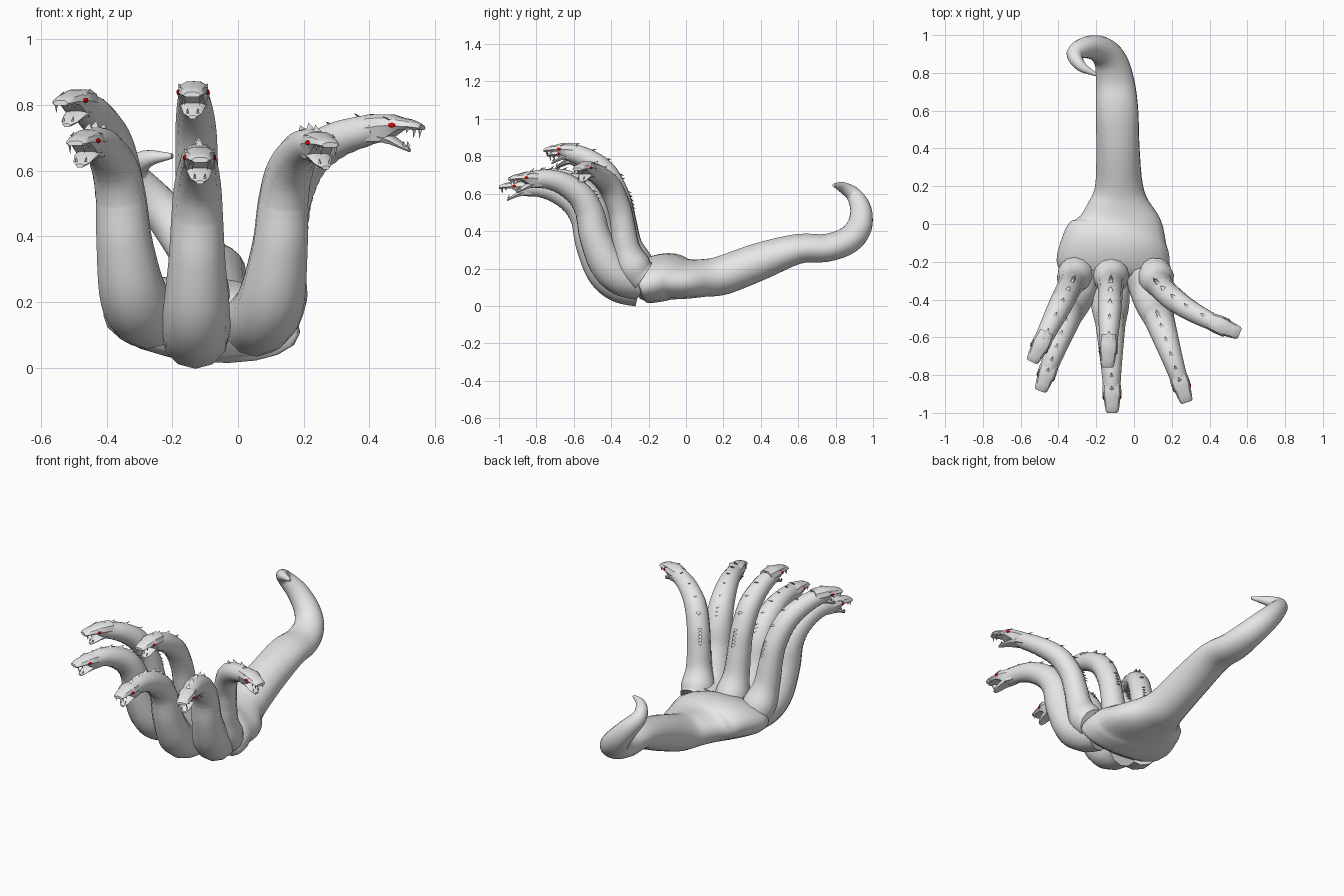
import bpy, bmesh, math
from mathutils import Vector, Matrix

cube = bpy.data.objects.get("Cube")
if cube:
    bpy.data.objects.remove(cube)


def material(name, color):
    m = bpy.data.materials.new(name)
    m.use_nodes = True
    m.diffuse_color = color
    m.node_tree.nodes["Principled BSDF"].inputs["Base Color"].default_value = color
    return m


GREY = material("grey_scales", (0.8, 0.8, 0.8, 1))
RED = material("red_eyes", (0.7, 0, 0, 1))
UP = Vector((0, 0, 1))


def finish(name, bm, angle=40):
    bmesh.ops.recalc_face_normals(bm, faces=bm.faces)
    mesh = bpy.data.meshes.new(name)
    bm.to_mesh(mesh)
    bm.free()
    mesh.materials.append(GREY)
    mesh.materials.append(RED)
    ob = bpy.data.objects.new(name, mesh)
    bpy.context.collection.objects.link(ob)
    bpy.ops.object.select_all(action='DESELECT')
    ob.select_set(True)
    bpy.context.view_layer.objects.active = ob
    bpy.ops.object.shade_smooth_by_angle(angle=math.radians(angle))


def skin(bm, rings):
    """Bridge rings of points and cap both ends."""
    loops = [[bm.verts.new(p) for p in ring] for ring in rings]
    n = len(loops[0])
    for a, b in zip(loops, loops[1:]):
        for i in range(n):
            j = (i + 1) % n
            bm.faces.new((a[i], a[j], b[j], b[i]))
    bm.faces.new(loops[0])
    bm.faces.new(loops[-1])


def smooth_rows(rows, steps):
    """Catmull-Rom interpolation through rows of numbers."""
    rows = [Vector(r) for r in rows]
    ext = [rows[0] * 2 - rows[1]] + rows + [rows[-1] * 2 - rows[-2]]
    out = []
    for a, b, c, d in zip(ext, ext[1:], ext[2:], ext[3:]):
        for k in range(steps):
            t = k / steps
            out.append((b * 2 + (c - a) * t + (a * 2 - b * 5 + c * 4 - d) * t ** 2
                        + (b * 3 - a - c * 3 + d) * t ** 3) / 2)
    return out + [rows[-1]]


def frames(points, side):
    """Tangent, side and upper normal carried along a path."""
    out = []
    for i, p in enumerate(points):
        t = (points[min(i + 1, len(points) - 1)] - points[max(i - 1, 0)]).normalized()
        side = (side - t * side.dot(t)).normalized()
        out.append((p, t, side, side.cross(t)))
    return out


def spike(bm, base, tip, across, along):
    """Four-sided pointed scale."""
    ring = [base + across, base + along, base - across, base - along]
    vs = [bm.verts.new(p) for p in ring]
    top = bm.verts.new(tip)
    for i in range(4):
        bm.faces.new((vs[i], vs[(i + 1) % 4], top))
    bm.faces.new(vs[::-1])


# Body and curled tail: x, y, z, half width, half height
BODY = [(-.115, -.27, .115, .24, .08), (-.113, -.22, .13, .299, .115),
        (-.097, -.1, .155, .284, .125), (-.08, 0, .145, .238, .105),
        (-.08, .1, .15, .172, .1), (-.08, .2, .165, .128, .105),
        (-.085, .4, .24, .115, .1), (-.09, .6, .305, .113, .08),
        (-.1, .75, .31, .103, .075), (-.125, .865, .35, .087, .073),
        (-.18, .925, .42, .073, .067), (-.255, .935, .51, .06, .055),
        (-.315, .9, .59, .043, .043), (-.28, .835, .635, .028, .028),
        (-.2, .79, .645, .008, .008)]
rows = smooth_rows(BODY, 4)
path = [Vector(r[:3]) for r in rows]
rings = []
for (p, t, s, n), r in zip(frames(path, Vector((1, 0, -.08))), rows):
    rings.append([p + s * r[3] * math.cos(a) + n * r[4] * math.sin(a)
                  for a in (math.tau * k / 20 for k in range(20))])
bm = bmesh.new()
skin(bm, rings)
finish("body_and_tail", bm, 60)


def build_head(name, origin, fwd, side):
    def at(f, s, u):
        return origin + fwd * f + side * s + UP * u

    def section(f, w, top, mid, bot):
        shoulder = mid + (top - mid) * .7
        return [at(f, x * w, u) for x, u in
                ((-1, mid), (-.8, shoulder), (-.4, top), (.4, top),
                 (.8, shoulder), (1, mid), (.7, bot), (-.7, bot))]

    # skull with upper jaw
    bm = bmesh.new()
    skin(bm, [section(-.03, .044, .04, 0, -.04), section(.02, .05, .042, .006, -.04),
              section(.05, .05, .041, .008, -.022), section(.08, .043, .032, .006, -.004),
              section(.11, .039, .026, .005, -.004), section(.138, .034, .015, .002, -.006),
              section(.147, .026, .009, 0, -.006)])
    # open lower jaw
    skin(bm, [section(.015, .041, -.012, -.026, -.042), section(.05, .037, -.024, -.036, -.049),
              section(.085, .028, -.048, -.056, -.063), section(.105, .012, -.062, -.066, -.072)])
    for m in (-1, 1):
        # fangs, front teeth and lower teeth
        for f, s, u, h in ((.132, .023, -.002, -.03), (.112, .031, 0, -.016),
                           (.096, .016, -.056, .018)):
            spike(bm, at(f, s * m, u), at(f - .004, s * m, u + h), side * .005, fwd * .007)
        # brow ridge
        spike(bm, at(.064, .037 * m, .024), at(.035, .045 * m, .036), side * .009, fwd * .016)
        # eyes set flush under the brow
        eye = bmesh.ops.create_icosphere(bm, subdivisions=2, radius=.01)
        for v in eye["verts"]:
            v.co = at(.066 + v.co.x * 1.1, (.0455 - v.co.x * .25) * m + v.co.y * .45,
                      .009 + v.co.z * .8)
            for f in v.link_faces:
                f.material_index = 1
    finish(name + "_head", bm, 30)


# Neck profiles: reach fraction, height, radius
UPPER = [(0, .16, .088), (.09, .235, .096), (.16, .34, .074), (.21, .48, .067),
         (.26, .59, .065), (.38, .71, .063), (.56, .785, .056), (.78, .83, .046)]
LOWER = [(0, .105, .104), (.14, .13, .105), (.25, .2, .1), (.34, .34, .086),
         (.38, .46, .079), (.45, .55, .073), (.57, .612, .063), (.7, .64, .053),
         (.83, .64, .045)]


def build_neck(name, profile, base, tip, lift, scale, bend=0):
    rows = smooth_rows(profile, 6)
    pts = []
    for f, z, r in rows:
        f = max(f, 0)
        pts.append(Vector((base[0] + (tip[0] - base[0]) * f ** (1 + bend),
                           base[1] + (tip[1] - base[1]) * f ** (1 - bend / 2),
                           z * scale + lift)))
    heading = Vector((tip[0] - base[0], tip[1] - base[1], 0)).normalized()
    fr = frames(pts, heading.cross(UP))
    bm = bmesh.new()
    rings = []
    for i, ((p, t, s, n), (f, z, r)) in enumerate(zip(fr, rows)):
        ring = []
        for k in range(12):
            a = math.tau * k / 12
            # belly scutes on the upper neck
            groove = .965 if z > .45 and i % 2 and math.sin(a) < -.2 else 1
            ring.append(p + (s * math.cos(a) + n * math.sin(a)) * r * groove)
        rings.append(ring)
    skin(bm, rings)
    # dorsal scales leaning backwards, dense low down and sparse near the head
    for i, ((p, t, s, n), (f, z, r)) in enumerate(zip(fr, rows)):
        low = z < profile[-4][1]
        if z > .5 and (low or i % 4 == 0):
            size = .011 if low else .013
            root = p + n * r * .97
            spike(bm, root, root + n * size * 1.5 - t * size * 1.5, s * size, t * size * .5)
    finish(name + "_neck", bm, 45)
    last = pts[-1]
    fwd = Vector((tip[0] - last.x, tip[1] - last.y, 0)).normalized()
    snout = Vector((tip[0], tip[1], last.z))
    build_head(name, snout - fwd * .147, fwd, UP.cross(fwd))


build_neck("upper_right", UPPER, (-.29, -.23), (-.54, -.73), 0, .97)
build_neck("upper_middle", UPPER, (-.12, -.23), (-.14, -.76), 0, 1)
build_neck("upper_left", UPPER, (.105, -.23), (.56, -.58), .02, .855, .5)
build_neck("lower_right", LOWER, (-.27, -.25), (-.495, -.885), .055, .98)
build_neck("lower_middle", LOWER, (-.13, -.25), (-.115, -1), -.005, .995)
build_neck("lower_left", LOWER, (.05, -.25), (.28, -.945), .03, 1.01)
